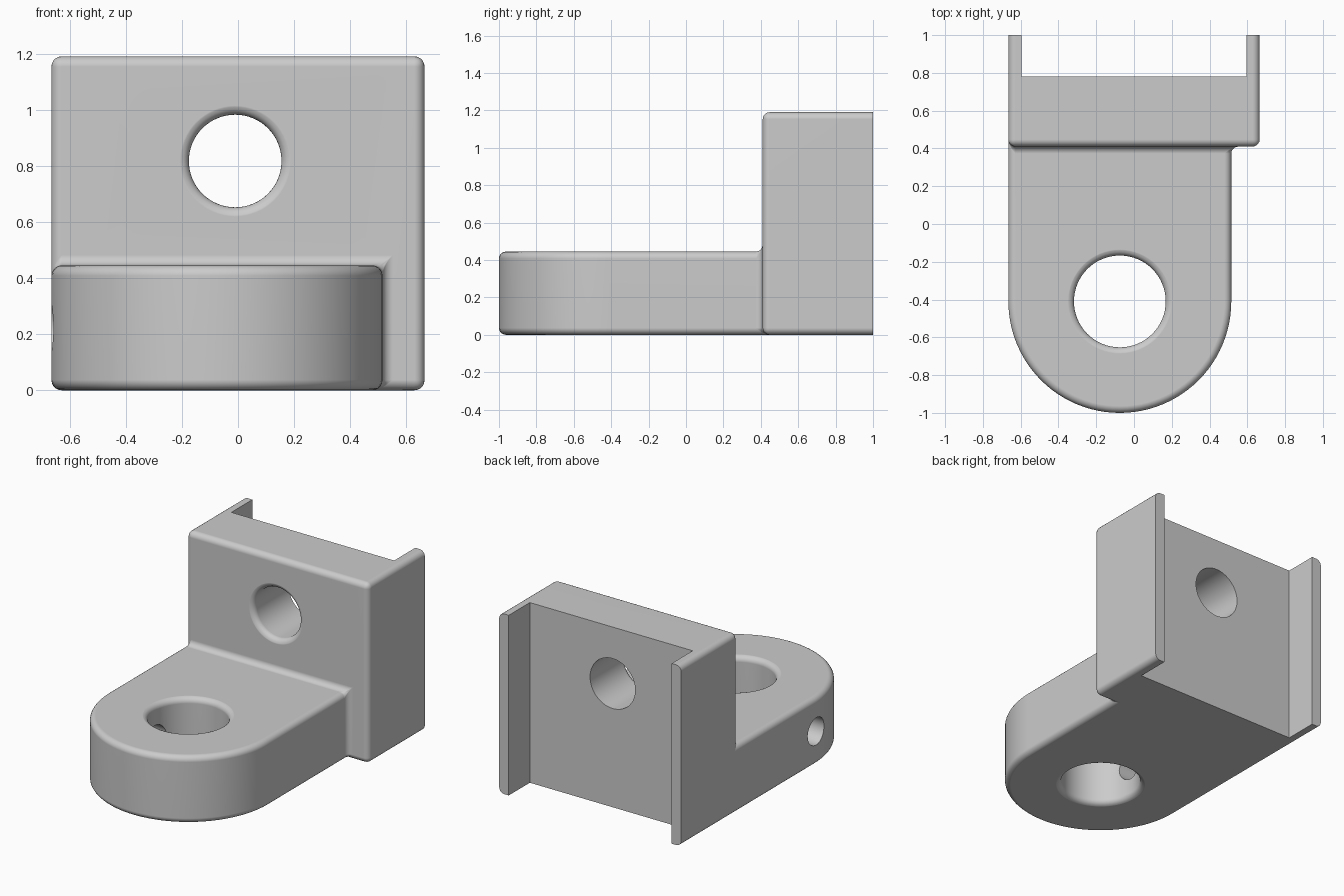
import bpy
import bmesh
from math import sin, cos, pi, radians

old = bpy.data.objects.get("Cube")
if old:
    bpy.data.objects.remove(old, do_unlink=True)

FILLET = 0.037
SIDE, ARM_RIGHT = 0.665, 0.515           # outer half width, right edge of the arm
ARM_TOP, BLOCK_TOP = 0.445, 1.19
STEP_Y, WEB_Y = 0.41, 0.78               # front of block, back of web
ARM_X = (ARM_RIGHT - SIDE) / 2
ARM_R = (ARM_RIGHT + SIDE) / 2
ARM_Y = ARM_R - 1

grey = bpy.data.materials.new("light_grey")
grey.use_nodes = True
colour = (0.6, 0.6, 0.6, 1)
grey.diffuse_color = colour
grey.node_tree.nodes["Principled BSDF"].inputs["Base Color"].default_value = colour


def loft(name, rings):
    """Closed solid through matching rings of points, capped at both ends."""
    bm = bmesh.new()
    loops = [[bm.verts.new(p) for p in ring] for ring in rings]
    for a, b in zip(loops, loops[1:]):
        for i in range(len(a)):
            j = (i + 1) % len(a)
            bm.faces.new((a[i], a[j], b[j], b[i]))
    bm.faces.new(loops[0][::-1])
    bm.faces.new(loops[-1])
    bmesh.ops.recalc_face_normals(bm, faces=bm.faces)
    mesh = bpy.data.meshes.new(name)
    bm.to_mesh(mesh)
    bm.free()
    ob = bpy.data.objects.new(name, mesh)
    bpy.context.collection.objects.link(ob)
    return ob


def prism(name, outline, height):
    return loft(name, [[(x, y, z) for x, y in outline] for z in (0, height)])


def lathe(name, profile, location, rotation=(0, 0, 0), sides=64):
    ob = loft(name, [[(r * cos(2 * pi * i / sides), r * sin(2 * pi * i / sides), z)
                      for i in range(sides)] for r, z in profile])
    ob.location, ob.rotation_euler = location, rotation
    return ob


def flare(r):
    """Rounded mouth of a bore, opening upward at z = 0."""
    arc = [(r + FILLET * (1 - cos(a)), FILLET * (sin(a) - 1))
           for a in (radians(15 * k) for k in range(6))]
    return arc + [(r + FILLET, 0.001), (r + FILLET, 0.1)]


def combine(ob, other, operation):
    mod = ob.modifiers.new(operation, 'BOOLEAN')
    mod.operation, mod.object, mod.solver = operation, other, 'EXACT'
    bpy.context.view_layer.update()
    bpy.ops.object.select_all(action='DESELECT')
    bpy.context.view_layer.objects.active = ob
    ob.select_set(True)
    bpy.ops.object.modifier_apply(modifier=mod.name)
    bpy.data.objects.remove(other, do_unlink=True)


# Upright block with two rear flanges
flange = 0.595
body = prism("bracket_body", [
    (-SIDE, STEP_Y), (SIDE, STEP_Y), (SIDE, 1), (flange, 1), (flange, WEB_Y),
    (-flange, WEB_Y), (-flange, 1), (-SIDE, 1)], BLOCK_TOP)

# Round-ended arm, flush with one side of the block
steps = 48
nose = [(ARM_X - ARM_R * cos(pi * k / steps), ARM_Y - ARM_R * sin(pi * k / steps))
        for k in range(steps + 1)]
arm = prism("arm", nose + [(ARM_RIGHT, 0.6), (-SIDE, 0.6)], ARM_TOP)
combine(body, arm, 'UNION')

# Fillets on every sharp edge except those of the rear channel
bm = bmesh.new()
bm.from_mesh(body.data)
bmesh.ops.remove_doubles(bm, verts=bm.verts, dist=0.0001)
bmesh.ops.dissolve_limit(bm, angle_limit=0.01, verts=bm.verts, edges=bm.edges)
sharp = [e for e in bm.edges
         if len(e.link_faces) == 2 and e.calc_face_angle() > radians(30)
         and min(v.co.y for v in e.verts) < WEB_Y - 0.01]
bmesh.ops.bevel(bm, geom=sharp, offset=FILLET, offset_type='OFFSET', segments=5,
                profile=0.5, affect='EDGES', clamp_overlap=False)
bmesh.ops.recalc_face_normals(bm, faces=bm.faces)
bm.to_mesh(body.data)
bm.free()

# Bore through the block, rounded at the front only
bore = 0.165
combine(body, lathe("block_bore", [(bore, -0.5)] + flare(bore),
                    (-0.01, STEP_Y, 0.817), (pi / 2, 0, 0)), 'DIFFERENCE')

# Bore through the arm, rounded at both ends
top = flare(0.243)
bottom = [(r, -ARM_TOP - z) for r, z in reversed(top)]
combine(body, lathe("arm_bore", bottom + top, (ARM_X, ARM_Y, ARM_TOP)), 'DIFFERENCE')

# Small cross hole from the flush side into the arm bore
combine(body, lathe("cross_hole", [(0.09, 0), (0.09, 0.8)],
                    (ARM_X, ARM_Y, 0.222), (0, -pi / 2, 0), 32), 'DIFFERENCE')

body.data.materials.clear()
body.data.materials.append(grey)
body.select_set(True)
bpy.context.view_layer.objects.active = body
bpy.ops.object.shade_smooth_by_angle(angle=radians(30))
weighted = body.modifiers.new("flat_face_normals", 'WEIGHTED_NORMAL')
weighted.keep_sharp = True
